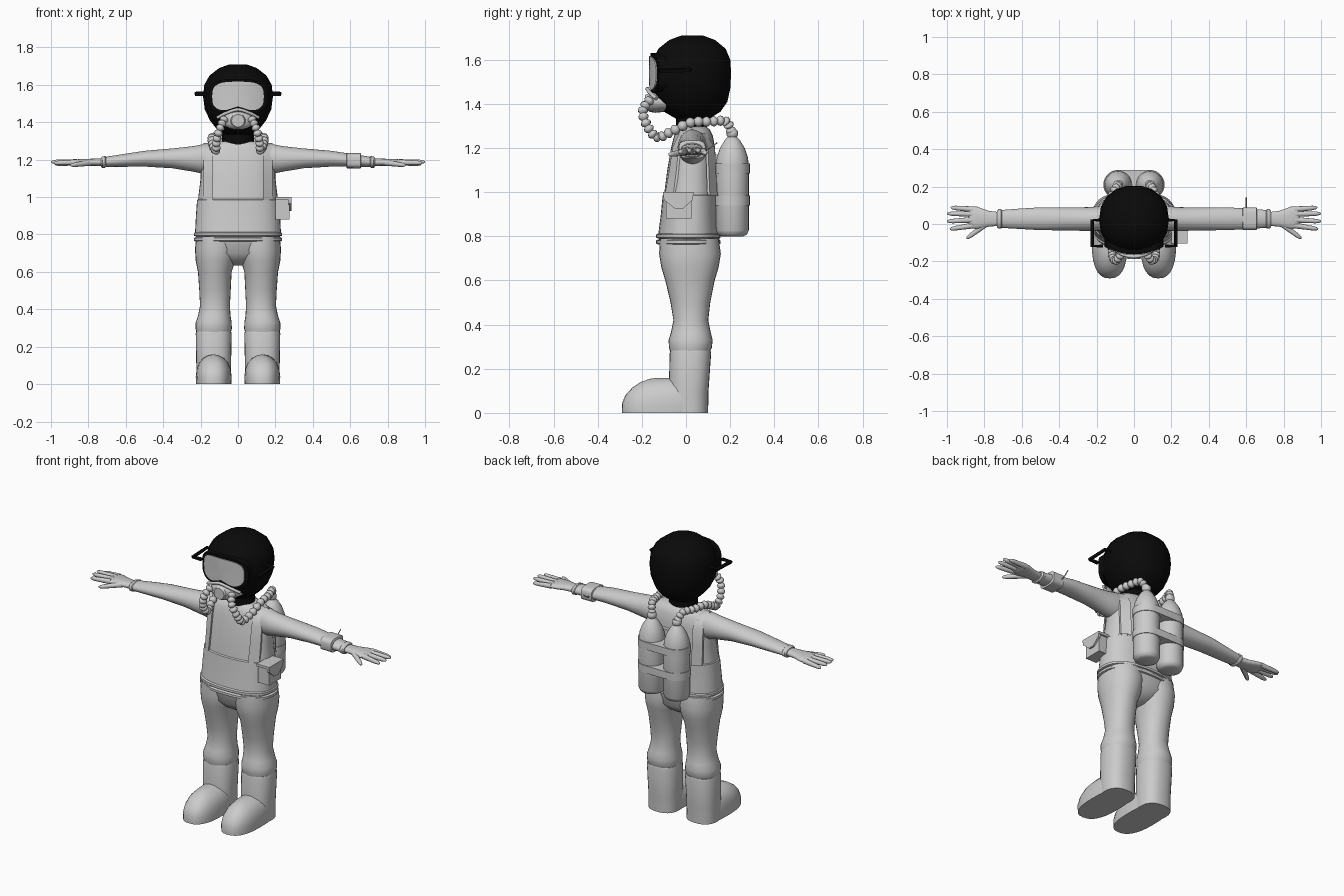
import bpy, bmesh, math
from mathutils import Vector


def material(name, v):
    m = bpy.data.materials.new(name)
    m.diffuse_color = (v, v, v, 1)
    return m


GREY = material("light_grey", 0.6)
BLACK = material("black", 0.003)


def finish(name, bm, mat, angle=40):
    bmesh.ops.recalc_face_normals(bm, faces=bm.faces[:])
    me = bpy.data.meshes.new(name)
    bm.to_mesh(me)
    bm.free()
    me.materials.append(mat)
    me.shade_smooth()
    me.set_sharp_from_angle(angle=math.radians(angle))
    ob = bpy.data.objects.new(name, me)
    bpy.context.collection.objects.link(ob)
    return ob


def skin(name, rings, mat=GREY, angle=40):
    """Bridge point rings with quads and cap both ends."""
    bm = bmesh.new()
    vs = [[bm.verts.new(p) for p in r] for r in rings]
    n = len(vs[0])
    for a, b in zip(vs, vs[1:]):
        for i in range(n):
            bm.faces.new((a[i], a[(i + 1) % n], b[(i + 1) % n], b[i]))
    bm.faces.new(vs[0][::-1])
    bm.faces.new(vs[-1])
    return finish(name, bm, mat, angle)


def sup(c, e):
    return math.copysign(abs(c) ** (2 / e), c)


def loft(name, rows, axis="z", n=28, e=2.0, mat=GREY, angle=40):
    """rows: (t, centre a, centre b, radius a, radius b) along an axis."""
    rings = []
    for t, a, b, ra, rb in rows:
        ring = []
        for i in range(n):
            w = 2 * math.pi * i / n
            p, q = a + ra * sup(math.cos(w), e), b + rb * sup(math.sin(w), e)
            ring.append({"z": (p, q, t), "x": (t, p, q), "y": (p, t, q)}[axis])
        rings.append(ring)
    return skin(name, rings, mat, angle)


def tube(name, pts, radii, n=10, mat=GREY, angle=60):
    pts = [Vector(p) for p in pts]
    rings, side = [], None
    for i, p in enumerate(pts):
        d = (pts[min(i + 1, len(pts) - 1)] - pts[max(i - 1, 0)]).normalized()
        if side is None:
            side = d.orthogonal()
        side = (side - d * side.dot(d)).normalized()
        up = d.cross(side)
        rings.append([p + radii[i] * (side * math.cos(w) + up * math.sin(w))
                      for w in (2 * math.pi * (k + .5) / n for k in range(n))])
    return skin(name, rings, mat, angle)


def hull(name, pts, mat=GREY):
    bm = bmesh.new()
    for p in pts:
        bm.verts.new(p)
    bmesh.ops.convex_hull(bm, input=bm.verts[:])
    return finish(name, bm, mat)


def spline(pts, steps):
    """Catmull-Rom samples through the points."""
    P = [Vector(p) for p in pts]
    P = [2 * P[0] - P[1]] + P + [2 * P[-1] - P[-2]]
    out = []
    for a, b, c, d in zip(P, P[1:], P[2:], P[3:]):
        for k in range(steps):
            t = k / steps
            out.append(.5 * (2 * b + (c - a) * t + (2 * a - 5 * b + 4 * c - d) * t * t
                             + (3 * b - a - 3 * c + d) * t ** 3))
    return out + [P[-2]]


# Hood and neck
loft("hood", [(1.335, 0, .03, .08, .08), (1.365, 0, .028, .115, .13), (1.41, 0, .025, .15, .165),
              (1.47, 0, .023, .178, .18), (1.54, 0, .023, .187, .184), (1.6, 0, .025, .18, .178),
              (1.65, 0, .027, .152, .155), (1.69, 0, .028, .1, .105), (1.71, 0, .028, .045, .05)],
     n=18, e=2.2, mat=BLACK)
loft("neck", [(1.25, 0, .025, .085, .07), (1.38, 0, .025, .085, .07)], mat=BLACK)


# Diving mask: curved frame with a glass plate on it
def mask_part(name, w, h, y0, depth, mat):
    rings = []
    for s, back in ((.06, 0), (.35, 0), (.65, 0), (.85, 0), (1, 0), (1, depth)):
        ring = []
        for i in range(40):
            a = 2 * math.pi * i / 40
            x, z = w * sup(math.cos(a), 3.2), h * sup(math.sin(a), 3.2)
            if z < 0:
                z += .028 * math.exp(-(x / .05) ** 2)
            x, z = x * s, z * s
            ring.append((x, y0 + 1.6 * x * x + back, 1.537 + z))
        rings.append(ring)
    skin(name, rings, mat)


mask_part("mask_frame", .157, .094, -.162, .07, BLACK)
mask_part("mask_glass", .138, .08, -.167, .008, GREY)

# Breathing regulator and nose band
loft("regulator", [(-.09, 0, 1.41, .1, .045), (-.14, 0, 1.41, .088, .05), (-.165, 0, 1.41, .062, .046),
                   (-.172, 0, 1.408, .04, .038), (-.186, 0, 1.408, .034, .033)], "y", 24)
band = spline([(-.11, -.135, 1.425), (-.06, -.163, 1.45), (0, -.175, 1.468),
               (.06, -.163, 1.45), (.11, -.135, 1.425)], 4)
tube("nose_band", band, [.009] * len(band), 8)

# Torso, waistband, belt, pelvis
loft("torso", [(.77, 0, .012, .225, .133), (.9, 0, .015, .22, .122), (1.0, 0, .02, .212, .118),
               (1.1, 0, .025, .2, .11), (1.2, 0, .032, .2, .1), (1.255, 0, .034, .185, .088),
               (1.285, 0, .032, .145, .075), (1.297, 0, .03, .1, .06)], e=2.4, n=40)
loft("vest_waist", [(.8, 0, .011, .23, .138), (.9, 0, .014, .225, .128),
                    (.985, 0, .018, .219, .124), (.99, 0, .018, .21, .118)], e=2.4, n=40)
for i, z in enumerate((.802, .775)):
    loft("belt_ring_%d" % i, [(z - .012, 0, .011, .226, .137), (z - .008, 0, .011, .236, .146),
                              (z + .006, 0, .011, .236, .146), (z + .011, 0, .011, .226, .137)],
         e=2.4, n=40)
loft("pelvis", [(.635, 0, .02, .035, .05), (.66, 0, .02, .1, .09), (.7, 0, .018, .19, .125),
                (.79, 0, .015, .226, .137)], e=2.3, n=40)

# Mirrored parts
STRAP = [(-.08, .985), (-.062, 1.1), (-.05, 1.2), (-.025, 1.262), (.03, 1.288),
         (.085, 1.265), (.118, 1.2), (.122, 1.1), (.128, .985)]
FINGERS = [((.86, .078, 1.185), (.98, .088, 1.176)), ((.86, .053, 1.187), (1.0, .056, 1.188)),
           ((.86, .022, 1.187), (1.0, .014, 1.188)), ((.86, -.008, 1.186), (.985, -.027, 1.182)),
           ((.79, .0, 1.183), (.895, -.078, 1.17))]
HOSE = [(.07, -.16, 1.425), (.095, -.195, 1.37), (.115, -.175, 1.3), (.118, -.13, 1.25),
        (.135, -.065, 1.275), (.14, .02, 1.315), (.13, .11, 1.32), (.105, .18, 1.32), (.085, .208, 1.27)]

for s, side in ((1, "left"), (-1, "right")):
    loft("leg_" + side, [(.27, s * .13, .018, .09, .088), (.295, s * .13, .02, .097, .097),
                         (.33, s * .13, .021, .096, .1), (.365, s * .127, .022, .087, .09),
                         (.42, s * .123, .022, .08, .079), (.5, s * .123, .02, .084, .09),
                         (.6, s * .124, .018, .09, .112), (.66, s * .12, .018, .106, .13),
                         (.72, s * .115, .018, .115, .14), (.79, s * .112, .015, .112, .133)], e=2.15)
    loft("boot_shaft_" + side, [(0, s * .13, .01, .093, .09), (.1, s * .13, .012, .093, .09),
                                (.27, s * .13, .02, .096, .094), (.282, s * .13, .02, .093, .091)], e=2.4)
    loft("boot_foot_" + side, [(0, s * .13, -.095, .095, .195), (.04, s * .13, -.095, .096, .196),
                               (.08, s * .13, -.088, .091, .187), (.115, s * .13, -.075, .078, .168),
                               (.14, s * .13, -.065, .055, .14), (.154, s * .13, -.06, .028, .105),
                               (.158, s * .13, -.06, .008, .08)], e=2.5, angle=50)
    loft("arm_" + side, [(s * .1, .03, 1.2, .06, .075), (s * .18, .03, 1.204, .066, .08),
                         (s * .24, .026, 1.204, .064, .068), (s * .35, .027, 1.207, .061, .053),
                         (s * .5, .028, 1.205, .061, .042), (s * .6, .028, 1.197, .055, .035),
                         (s * .72, .027, 1.187, .047, .026)], "x")
    loft("cuff_" + side, [(s * .705, .027, 1.188, .047, .026), (s * .71, .027, 1.188, .052, .031),
                          (s * .725, .027, 1.186, .052, .031), (s * .732, .027, 1.186, .044, .024)], "x")
    loft("hand_" + side, [(s * .72, .027, 1.186, .036, .02), (s * .78, .028, 1.186, .043, .019),
                          (s * .84, .033, 1.186, .06, .018), (s * .875, .035, 1.186, .058, .014),
                          (s * .885, .035, 1.186, .05, .008)], "x", 20, 2.3)
    for i, (a, b) in enumerate(FINGERS):
        a, b = Vector(a), Vector(b)
        a.x, b.x = a.x * s, b.x * s
        tube("finger_%s_%d" % (side, i), [a.lerp(b, t) for t in (0, .4, .8, .95, 1)],
             [.016, .014, .012, .008, .003], 10)

    # Harness strap over the shoulder
    rings = []
    for y, z in STRAP:
        ring = []
        for x, k, t in ((.135, 1.15, 1), (.185, .8, 1), (.185, .8, .85), (.135, 1.15, .85)):
            ring.append((s * x, .03 + (y - .03) * k * t, 1.1 + (z - 1.1) * (.94 if t < 1 else 1)))
        rings.append(ring)
    skin("harness_strap_" + side, rings, angle=50)

    # Ribbed breathing hose
    path = spline([(s * x, y, z) for x, y, z in HOSE], 10)
    tube("hose_" + side, path, [(.013, .021, .024, .021)[i % 4] for i in range(len(path))])

    # Air tank with valve
    loft("air_tank_" + side, [(z, s * .085, .21, r, r) for z, r in
                              ((.8, .05), (.808, .066), (.828, .075), (1.12, .075), (1.16, .07), (1.2, .056),
                               (1.235, .035), (1.25, .02), (1.258, .026), (1.275, .026), (1.285, .018))])

    # Side bracket on the mask strap
    tube("mask_bracket_" + side, [(s * .16, .02, 1.555), (s * .224, .02, 1.555),
                                  (s * .224, -.118, 1.55), (s * .165, -.118, 1.55)],
         [.011] * 4, 4, BLACK, 20)

# Bands holding both tanks, and the backplate
for i, (lo, hi) in enumerate(((.94, .985), (1.085, 1.13))):
    hull("tank_band_%d" % i, [(s * .085 + .079 * math.cos(w), .21 + .079 * math.sin(w), z)
                              for s in (-1, 1) for z in (lo, hi)
                              for w in (math.pi * k / 14 for k in range(28))])
hull("backplate", [(x, y, z) for x in (-.09, .09) for y in (.1, .155) for z in (.9, 1.17)])

# Hip pouch with pointed flap
hull("pouch", [(x, y, z) for x in (.2, .275) for y in (-.09, .025) for z in (.88, .99)])
hull("pouch_flap", [(x, y, z) for x in (.27, .286)
                    for y, z in ((-.105, 1.0), (.035, 1.0), (.03, .965), (-.015, .925), (-.05, .925), (-.1, .965))])
hull("pouch_lid", [(x, y, z) for x in (.2, .286) for y in (-.105, .035) for z in (.985, 1.0)])

# Wrist device with antenna
loft("wrist_device", [(.58, .028, 1.195, .054, .036), (.583, .028, 1.195, .06, .041),
                      (.655, .028, 1.194, .06, .041), (.658, .028, 1.194, .054, .036)], "x", e=3.5)
tube("wrist_antenna", [(.6, .08, 1.19), (.6, .11, 1.2), (.6, .142, 1.225)], [.003] * 3, 6)
